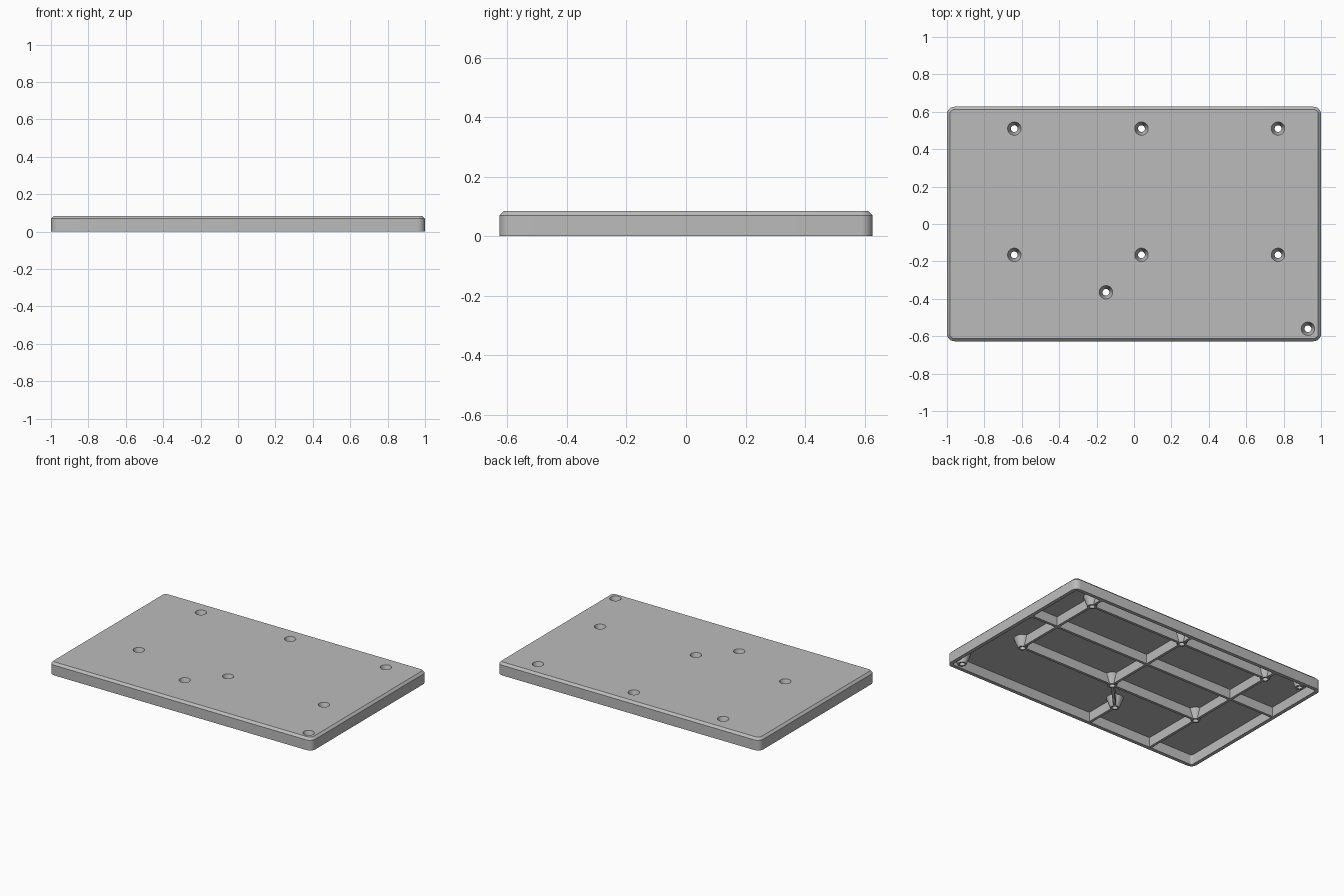
import bpy, bmesh, math
from mathutils import Matrix, Vector

old = bpy.data.objects.get("Cube")
if old:
    bpy.data.objects.remove(old, do_unlink=True)

HALF_X, HALF_Y, HEIGHT = 1.0, 0.627, 0.085
CHAMFER, WALL, CEILING = 0.015, 0.025, 0.068

grey = bpy.data.materials.new("plain grey")
grey.use_nodes = True
grey.diffuse_color = (0.5, 0.5, 0.5, 1)
grey.node_tree.nodes["Principled BSDF"].inputs["Base Color"].default_value = (0.5, 0.5, 0.5, 1)


def finish(name, bm):
    bmesh.ops.recalc_face_normals(bm, faces=bm.faces)
    mesh = bpy.data.meshes.new(name)
    bm.to_mesh(mesh)
    bm.free()
    mesh.materials.append(grey)
    obj = bpy.data.objects.new(name, mesh)
    bpy.context.collection.objects.link(obj)
    return obj


def rounded_ring(bm, inset, z, radius=0.04, steps=6):
    """Ring of vertices around a rectangle with rounded corners."""
    r = max(radius - inset, 0.012)
    ring = []
    for quarter, (sx, sy) in enumerate(((1, 1), (-1, 1), (-1, -1), (1, -1))):
        for i in range(steps + 1):
            a = math.pi / 2 * (quarter + i / steps)
            ring.append(bm.verts.new((sx * (HALF_X - inset - r) + r * math.cos(a),
                                      sy * (HALF_Y - inset - r) + r * math.sin(a), z)))
    return ring


def cone(bm, x, y, z_low, z_high, r_low, r_high, sides=32):
    bmesh.ops.create_cone(bm, cap_ends=True, segments=sides, radius1=r_low,
                          radius2=r_high, depth=z_high - z_low,
                          matrix=Matrix.Translation((x, y, (z_low + z_high) / 2)))


# Hollow lid: underside, rim, wall, chamfer and top lofted together
bm = bmesh.new()
rings = [rounded_ring(bm, inset, z) for inset, z in (
    (WALL, CEILING), (WALL, 0), (0, 0), (0, HEIGHT - CHAMFER), (CHAMFER, HEIGHT))]
for a, b in zip(rings, rings[1:]):
    for i in range(len(a)):
        j = (i + 1) % len(a)
        bm.faces.new((a[i], a[j], b[j], b[i]))
bm.faces.new(rings[0])
bm.faces.new(rings[-1])
parts = [finish("lid_shell", bm)]

# Screw positions
columns, rows = (-0.64, 0.04, 0.77), (0.51, -0.165)
holes = [(x, y) for x in columns for y in rows] + [(-0.15, -0.365), (0.93, -0.56)]
blind_hole = (-0.87, 0.57)

# Tapered screw bosses
for x, y in holes + [blind_hole]:
    bm = bmesh.new()
    top = 0.05 if (x, y) == blind_hole else 0.055
    cone(bm, x, y, 0, CEILING + 0.004, 0.028, top)
    parts.append(finish("screw_boss", bm))

# Stiffening ribs
end_x, end_y, mid = HALF_X - 0.012, HALF_Y - 0.012, sum(rows) / 2
left, centre, right = columns
ribs = [
    ((left, -end_y), (left, end_y)),
    ((centre, rows[1]), (centre, end_y)),
    ((right, rows[1]), (right, end_y)),
    ((left, rows[0]), (right, rows[0])),
    ((-end_x, mid), (end_x, mid)),
    ((left, rows[1]), (right, rows[1])),
    ((centre, rows[1]), holes[6]),
    (holes[6], (holes[6][0], -end_y)),
]
for start, stop in ribs:
    a, b = Vector(start), Vector(stop)
    low, high = 0.003, CEILING + 0.003
    turn = Matrix.Rotation(math.atan2(b.y - a.y, b.x - a.x), 4, 'Z')
    size = Matrix.Diagonal(((b - a).length, 0.018, high - low, 1))
    place = Matrix.Translation(((a + b) / 2).to_3d() + Vector((0, 0, (low + high) / 2)))
    bm = bmesh.new()
    bmesh.ops.create_cube(bm, size=1, matrix=place @ turn @ size)
    parts.append(finish("stiffening_rib", bm))

# Countersunk drill, one closed turned solid per hole
bm = bmesh.new()
profile = ((0.018, -0.05), (0.018, 0.03), (0.036, HEIGHT), (0.036, HEIGHT + 0.05))
sides = 32
for x, y in holes:
    turned = [[bm.verts.new((x + r * math.cos(math.tau * i / sides),
                             y + r * math.sin(math.tau * i / sides), z))
               for i in range(sides)] for r, z in profile]
    for a, b in zip(turned, turned[1:]):
        for i in range(sides):
            j = (i + 1) % sides
            bm.faces.new((a[i], a[j], b[j], b[i]))
    bm.faces.new(turned[0])
    bm.faces.new(turned[-1])
cone(bm, *blind_hole, -0.05, 0.05, 0.016, 0.016)
drill = finish("hole_cutter", bm)

for obj in parts:
    cut = obj.modifiers.new("drill_holes", 'BOOLEAN')
    cut.operation = 'DIFFERENCE'
    cut.solver = 'EXACT'
    cut.object = drill

# Bake the cuts, then remove the cutter
bpy.context.view_layer.update()
graph = bpy.context.evaluated_depsgraph_get()
baked = [bpy.data.meshes.new_from_object(o.evaluated_get(graph)) for o in parts]
for obj, mesh in zip(parts, baked):
    obj.modifiers.clear()
    obj.data = mesh
bpy.data.objects.remove(drill, do_unlink=True)

# Smooth the round surfaces, keep the edges crisp
bpy.ops.object.select_all(action='DESELECT')
for obj in parts:
    obj.select_set(True)
bpy.context.view_layer.objects.active = parts[0]
bpy.ops.object.shade_smooth_by_angle(angle=math.radians(25))
